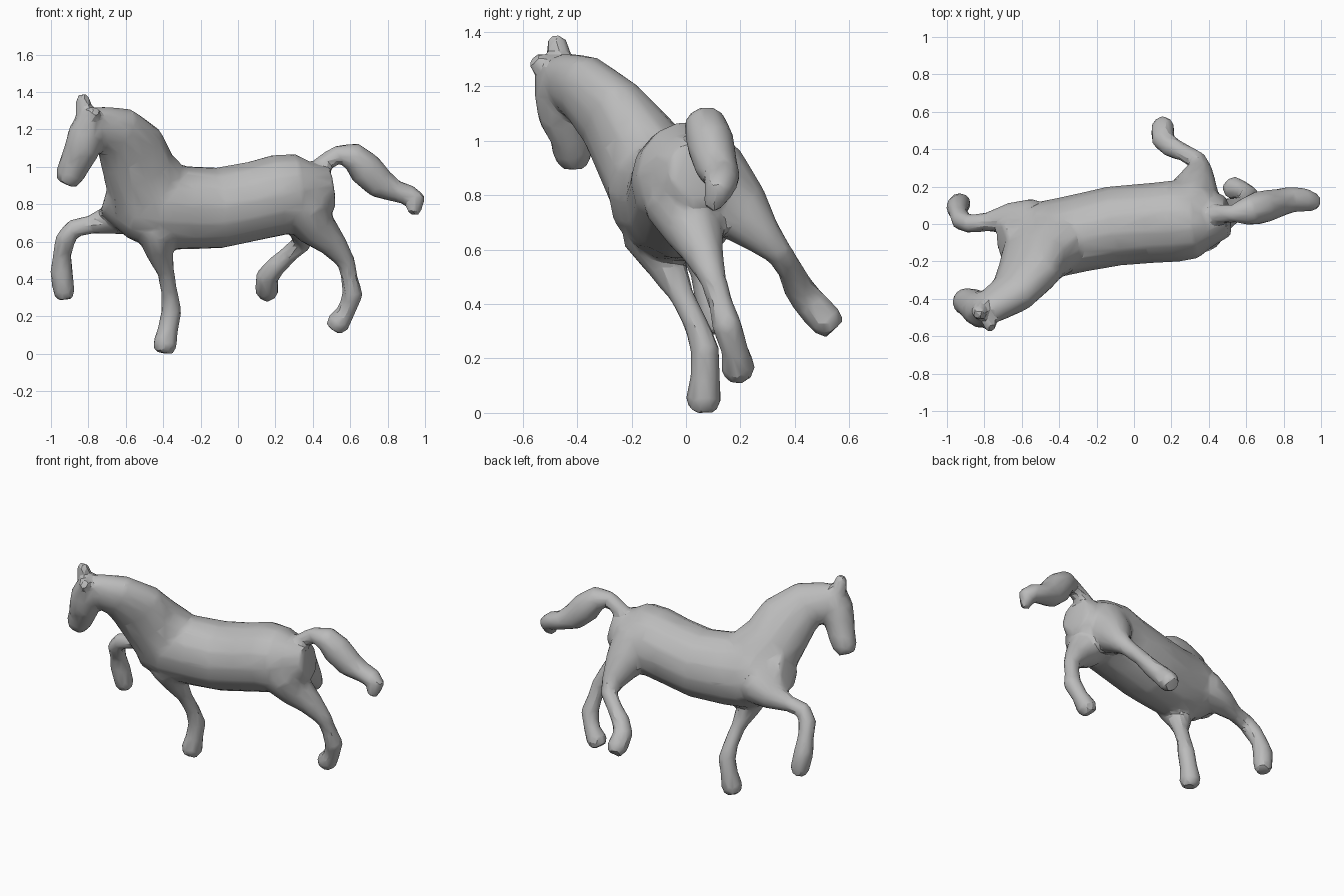
import bpy, bmesh, math
from mathutils import Vector

cube = bpy.data.objects.get("Cube")
if cube:
    bpy.data.objects.remove(cube)

SIDES = 14
bm = bmesh.new()


def limb(stations, up):
    """Closed tube through stations (x, y, z, half width[, half height])."""
    pts = [Vector(s[:3]) for s in stations]
    size = [(s[3], s[-1]) for s in stations]
    # rounded ends
    first = (pts[0] - pts[1]).normalized() * min(size[0]) * .7
    last = (pts[-1] - pts[-2]).normalized() * min(size[-1]) * .7
    pts = [pts[0] + first] + pts + [pts[-1] + last]
    size = [tuple(v * .72 for v in size[0])] + size + [tuple(v * .72 for v in size[-1])]
    rings = []
    for i, p in enumerate(pts):
        along = (pts[min(i + 1, len(pts) - 1)] - pts[max(i - 1, 0)]).normalized()
        side = along.cross(Vector(up)).normalized()
        top = side.cross(along)
        w, h = size[i]
        ring = []
        for k in range(SIDES):
            a = math.tau * k / SIDES
            ring.append(bm.verts.new(p + side * w * math.cos(a) + top * h * math.sin(a)))
        rings.append(ring)
    for a, b in zip(rings, rings[1:]):
        for k in range(SIDES):
            n = (k + 1) % SIDES
            bm.faces.new((a[k], a[n], b[n], b[k]))
    bm.faces.new(rings[0][::-1])
    bm.faces.new(rings[-1])


# Barrel, leaning sideways
limb([(.4, .03, .87, .15, .165), (.33, .02, .86, .2, .215), (.22, .015, .85, .22, .22),
      (.1, .005, .82, .215, .215), (-.1, -.01, .78, .215, .22), (-.3, -.05, .78, .205, .23),
      (-.44, -.08, .79, .205, .235), (-.55, -.09, .81, .19, .2),
      (-.62, -.09, .83, .13, .16)], (0, -.4, .9))
# Neck, deep at the chest
limb([(-.47, -.12, .87, .18, .23), (-.53, -.19, .98, .16, .2), (-.57, -.27, 1.09, .13, .19),
      (-.65, -.37, 1.185, .11, .15), (-.76, -.44, 1.215, .09, .115)], (.7, 0, .7))
# Head
limb([(-.79, -.47, 1.25, .09, .075), (-.81, -.46, 1.18, .1, .1), (-.835, -.45, 1.09, .095, .095),
      (-.875, -.42, 1.01, .078, .085), (-.9, -.415, .955, .075, .078)], (1, 0, .3))
# Ears
limb([(-.82, -.46, 1.28, .05), (-.83, -.475, 1.36, .04)], (1, 0, 0))
limb([(-.79, -.5, 1.26, .045), (-.77, -.54, 1.285, .04)], (1, 0, 0))
# Tail
limb([(.4, .05, .95, .06), (.46, .055, 1.02, .05), (.53, .055, 1.065, .05),
      (.61, .07, 1.06, .08, .075), (.68, .09, .99, .09, .095), (.76, .11, .91, .08, .085),
      (.84, .13, .87, .07, .06), (.91, .13, .85, .065, .058),
      (.95, .12, .82, .055, .06), (.94, .1, .77, .045, .035)], (.4, 0, .9))
# Standing foreleg
limb([(-.43, -.12, .66, .12), (-.42, -.07, .54, .075), (-.385, -.015, .43, .046),
      (-.365, .04, .32, .046), (-.355, .07, .23, .055), (-.375, .07, .13, .055),
      (-.39, .065, .05, .068)], (1, 0, 0))
# Raised foreleg
limb([(-.56, .01, .76, .13), (-.67, .03, .72, .085), (-.79, .01, .69, .05),
      (-.88, .0, .67, .052), (-.925, .02, .61, .056), (-.94, .06, .53, .05),
      (-.945, .09, .44, .062), (-.93, .11, .33, .06)], (0, 1, 0))
# Near hind leg
limb([(.35, -.01, .78, .15), (.42, .03, .67, .11), (.51, .065, .585, .075),
      (.58, .1, .49, .05), (.595, .125, .41, .046), (.615, .15, .32, .056),
      (.58, .18, .23, .05), (.535, .19, .165, .066)], (1, 0, 0))
# Far hind leg
limb([(.3, .08, .85, .17), (.33, .2, .74, .12), (.35, .29, .64, .07),
      (.34, .34, .59, .052), (.27, .38, .53, .048), (.2, .41, .465, .057),
      (.155, .45, .41, .062), (.155, .515, .34, .066)], (1, 0, 0))

bmesh.ops.recalc_face_normals(bm, faces=bm.faces)
mesh = bpy.data.meshes.new("horse_body")
bm.to_mesh(mesh)
bm.free()
horse = bpy.data.objects.new("horse_body", mesh)
bpy.context.collection.objects.link(horse)

# Fuse the parts into one softly faceted skin
bpy.ops.object.select_all(action='DESELECT')
horse.select_set(True)
bpy.context.view_layer.objects.active = horse
fuse = horse.modifiers.new("fuse", 'REMESH')
fuse.mode = 'VOXEL'
fuse.voxel_size = .014
soften = horse.modifiers.new("soften", 'SMOOTH')
soften.factor = .5
soften.iterations = 12
facet = horse.modifiers.new("facet", 'DECIMATE')
facet.ratio = .06
for name in ("fuse", "soften", "facet"):
    bpy.ops.object.modifier_apply(modifier=name)
bpy.ops.object.shade_smooth_by_angle(angle=math.radians(25))

# Plain grey clay
clay = bpy.data.materials.new("clay_grey")
clay.use_nodes = True
grey = (.5, .5, .5, 1)
clay.diffuse_color = grey
clay.node_tree.nodes["Principled BSDF"].inputs["Base Color"].default_value = grey
horse.data.materials.clear()
horse.data.materials.append(clay)
